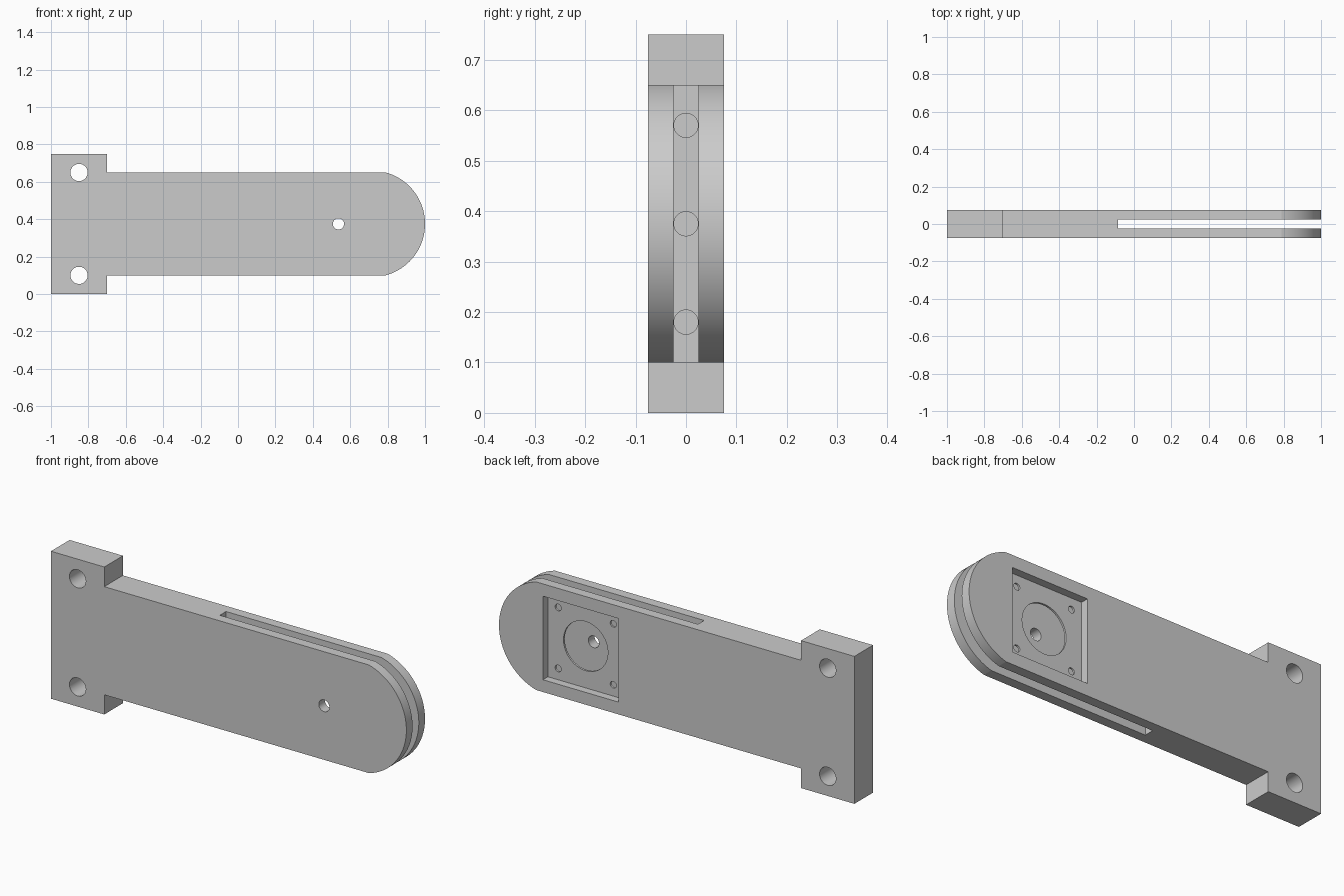
import bpy, bmesh, math
from mathutils import Matrix, Vector

if "Cube" in bpy.data.objects:
    bpy.data.objects.remove(bpy.data.objects["Cube"], do_unlink=True)

THICK = 0.15       # plate thickness along y
MID = 0.375        # height of the centre line
PIVOT_X = 0.54     # centre of the pivot and its pocket

grey = bpy.data.materials.new("light grey")
grey.use_nodes = True
grey.diffuse_color = (0.6, 0.6, 0.6, 1)
grey.node_tree.nodes["Principled BSDF"].inputs["Base Color"].default_value = (0.6, 0.6, 0.6, 1)


def make_object(name, bm):
    bmesh.ops.recalc_face_normals(bm, faces=bm.faces)
    mesh = bpy.data.meshes.new(name)
    bm.to_mesh(mesh)
    bm.free()
    mesh.materials.append(grey)
    obj = bpy.data.objects.new(name, mesh)
    bpy.context.collection.objects.link(obj)
    return obj


def cut(target, bm):
    """Subtract a shape from the target and discard the cutter."""
    cutter = make_object("cutter", bm)
    cutter.hide_render = True
    mod = target.modifiers.new("cut", "BOOLEAN")
    mod.operation = "DIFFERENCE"
    mod.solver = "EXACT"
    mod.object = cutter
    bpy.context.view_layer.objects.active = target
    bpy.ops.object.modifier_apply(modifier=mod.name)
    bpy.data.objects.remove(cutter, do_unlink=True)


def box(x0, x1, y0, y1, z0, z1):
    bm = bmesh.new()
    size = Vector((x1 - x0, y1 - y0, z1 - z0))
    centre = Vector((x0 + x1, y0 + y1, z0 + z1)) / 2
    bmesh.ops.create_cube(bm, size=1, matrix=Matrix.Translation(centre) @ Matrix.Diagonal(size).to_4x4())
    return bm


def rod(centre, radius, length, axis):
    bm = bmesh.new()
    turn = Matrix.Rotation(math.pi / 2, 4, "X" if axis == "Y" else "Y")
    bmesh.ops.create_cone(bm, cap_ends=True, segments=48, radius1=radius, radius2=radius,
                          depth=length, matrix=Matrix.Translation(centre) @ turn)
    return bm


# T-shaped plate with a rounded end, extruded through its thickness
half, radius = 0.275, 0.285
sweep = math.asin(half / radius)
steps = 40
outline = [(-1, 0), (-0.7, 0), (-0.7, MID - half)]
for i in range(steps + 1):
    a = -sweep + 2 * sweep * i / steps
    outline.append((1 - radius + radius * math.cos(a), MID + radius * math.sin(a)))
outline += [(-0.7, MID + half), (-0.7, 2 * MID), (-1, 2 * MID)]
bm = bmesh.new()
face = bm.faces.new([bm.verts.new((x, -THICK / 2, z)) for x, z in outline])
extruded = bmesh.ops.extrude_face_region(bm, geom=[face])
bmesh.ops.translate(bm, vec=(0, THICK, 0),
                    verts=[v for v in extruded["geom"] if isinstance(v, bmesh.types.BMVert)])
plate = make_object("slotted_arm", bm)

# Slot that splits the rounded end into two cheeks
slot_x = -0.085
cut(plate, box(slot_x, 1.2, -0.025, 0.025, -0.1, 0.9))

# Square pocket in the back cheek
side = 0.2125
floor_y = 0.035
cut(plate, box(PIVOT_X - side, PIVOT_X + side, floor_y, 0.2, MID - side, MID + side))

# Round opening and corner screw holes through the pocket floor
cut(plate, rod((PIVOT_X, 0.06, MID), 0.125, 0.1, "Y"))
for sx in (-1, 1):
    for sz in (-1, 1):
        cut(plate, rod((PIVOT_X + sx * 0.155, 0.06, MID + sz * 0.155), 0.017, 0.1, "Y"))

# Pivot hole in the front cheek
cut(plate, rod((PIVOT_X - 0.003, -0.06, MID), 0.03, 0.1, "Y"))

# Mounting holes in the crossbar
for z in (0.1, 0.65):
    cut(plate, rod((-0.85, 0, z), 0.046, 0.4, "Y"))

# Blind holes in the slot's end wall
for offset in (-0.195, 0, 0.195):
    cut(plate, rod((slot_x - 0.05, 0, MID + offset), 0.024, 0.3, "X"))

# Smooth curves, crisp edges
bpy.ops.object.select_all(action="DESELECT")
plate.select_set(True)
bpy.context.view_layer.objects.active = plate
bpy.ops.object.shade_smooth_by_angle(angle=math.radians(12))
